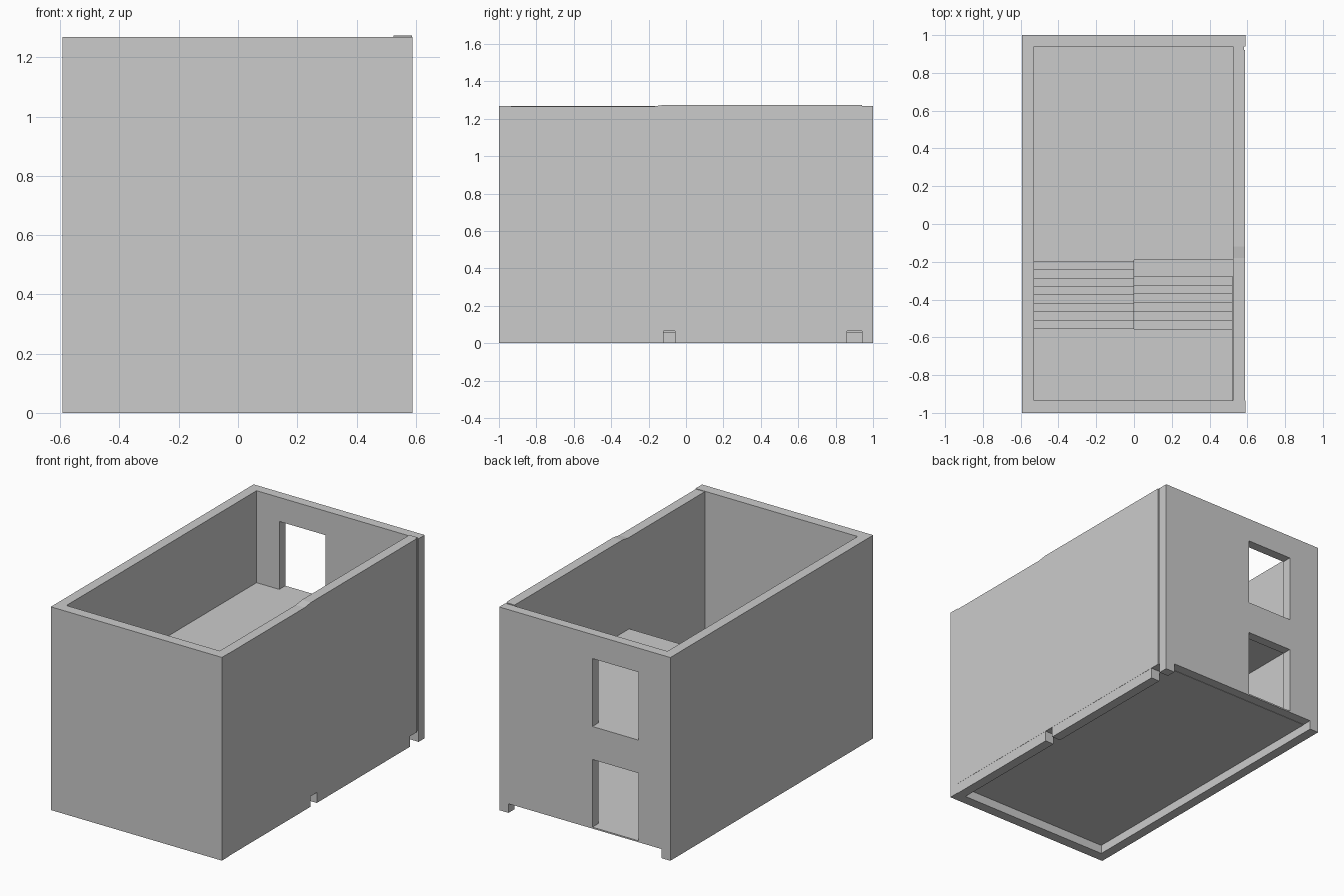
import bpy, bmesh

if "Cube" in bpy.data.objects:
    bpy.data.objects.remove(bpy.data.objects["Cube"])

XL, XR = -0.592, 0.589      # outer faces
IL, IR = -0.53, 0.525       # inner faces
YF, YB = -0.935, 0.94
FLOOR, UPPER, TOP = 0.066, 0.694, 1.268


def prism(name, profile, x0, x1):
    """Extrude a (y, z) profile along x."""
    bm = bmesh.new()
    face = bm.faces.new([bm.verts.new((x0, y, z)) for y, z in profile])
    ext = bmesh.ops.extrude_face_region(bm, geom=[face])
    verts = [v for v in ext["geom"] if isinstance(v, bmesh.types.BMVert)]
    bmesh.ops.translate(bm, verts=verts, vec=(x1 - x0, 0, 0))
    bmesh.ops.recalc_face_normals(bm, faces=bm.faces)
    mesh = bpy.data.meshes.new(name)
    bm.to_mesh(mesh)
    bm.free()
    ob = bpy.data.objects.new(name, mesh)
    bpy.context.collection.objects.link(ob)
    return ob


def box(name, x0, x1, y0, y1, z0, z1):
    return prism(name, [(y0, z0), (y1, z0), (y1, z1), (y0, z1)], x0, x1)


def flight(name, x0, x1, y, z, tread, rise, count, end, thick=0.05):
    """Stepped flight with a sloping underside; tread is signed along y."""
    pts = [(y, z)]
    for i in range(count):
        pts.append((y + tread * i, z + rise * (i + 1)))
        pts.append((y + tread * (i + 1) if i < count - 1 else end, z + rise * (i + 1)))
    pts.append((end, z + rise * count - thick - rise))
    pts.append((y + tread, z))
    return prism(name, pts, x0, x1)


# Outer walls
box("front_wall", XL, XR, -1, YF, 0, TOP)
box("left_wall", XL, IL, YF, YB, 0, TOP)
prism("right_wall", [(YF, FLOOR), (0.92, FLOOR), (0.92, 1.274), (-0.12, 1.274),
                     (-0.18, 1.265), (YF, 1.265)], IR, 0.587)
box("right_wall_joint", IR, 0.582, 0.92, YB, FLOOR, 1.274)
box("right_base_front", IR, 0.586, YF, -0.12, 0, FLOOR)
box("right_base_back", IR, 0.586, -0.06, 0.86, 0, FLOOR)

# Back wall: raised bottom between corner feet, with two openings
back = box("back_wall", XL, XR, YB, 1, 0, TOP)
cuts = [(IL, IR, -0.1, 0.057), (-0.373, -0.054, FLOOR, 0.488),
        (-0.373, -0.054, UPPER, 1.118)]
for i, (x0, x1, z0, z1) in enumerate(cuts):
    cutter = box(f"opening_cutter_{i}", x0, x1, 0.8, 1.1, z0, z1)
    mod = back.modifiers.new("opening", "BOOLEAN")
    mod.operation, mod.solver, mod.object = "DIFFERENCE", "EXACT", cutter
    cutter.hide_render = True
    cutter.hide_set(True)

# Floors
box("ground_floor", IL, IR, YF, YB, 0.055, FLOOR)
box("upper_floor", IL, IR, -0.19, YB, 0.63, UPPER)

# Half-turn staircase: lower flight, landing, upper flight
RISE = (UPPER - FLOOR) / 16
LAND = FLOOR + 7 * RISE
flight("lower_stairs", 0, IR - 0.004, -0.275, FLOOR, -0.047, RISE, 7, -0.604)
box("stair_landing", IL, IR - 0.004, YF, -0.604, LAND - 0.06, LAND)
box("landing_edge", IL, 0, -0.604, -0.555, LAND - 0.06, LAND)
flight("upper_stairs", IL, 0, -0.555, LAND, 0.0445, RISE, 9, -0.19)
